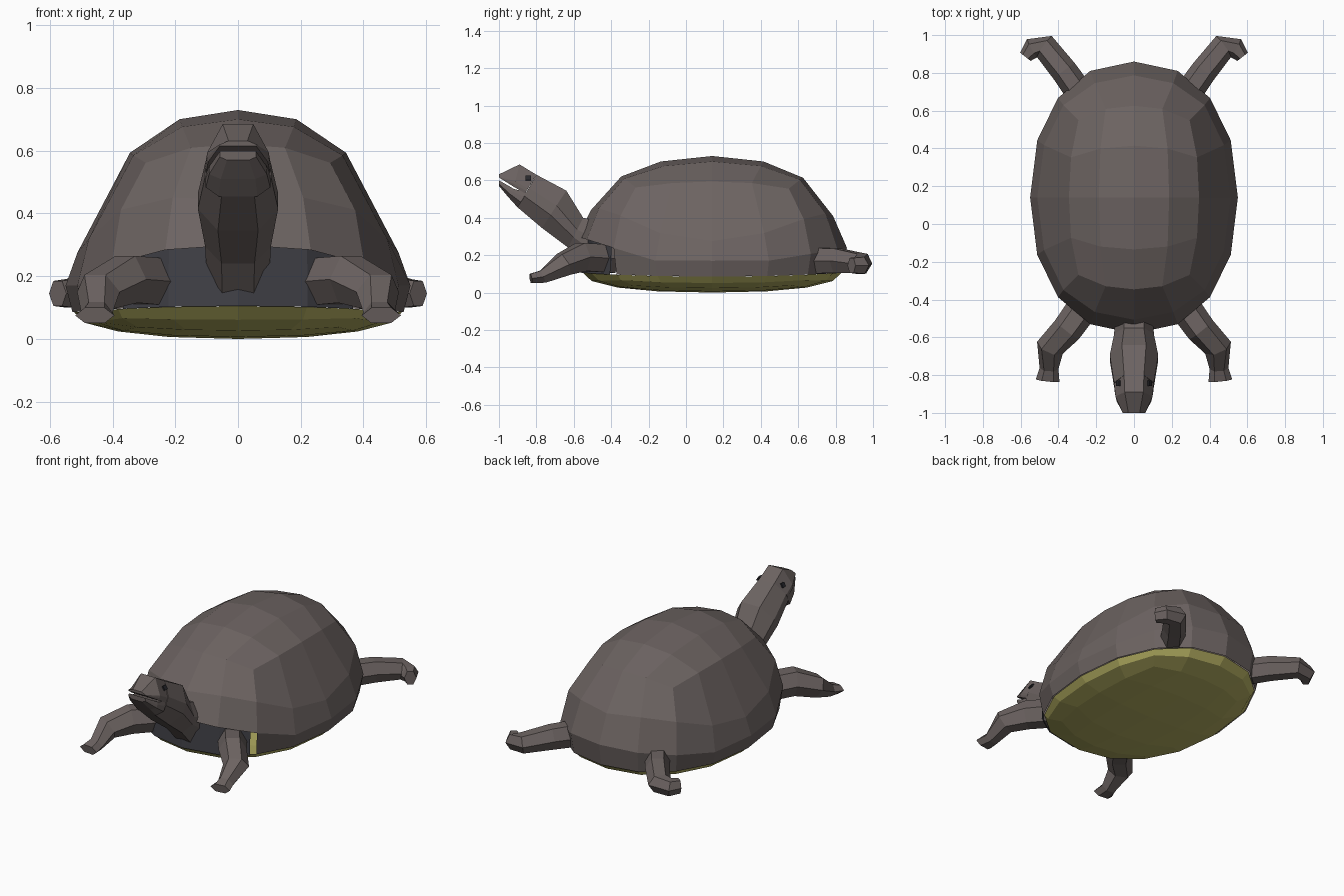
import bpy, bmesh, math
from mathutils import Vector, Matrix

if "Cube" in bpy.data.objects:
    bpy.data.objects.remove(bpy.data.objects["Cube"])

def mat(name, c):
    m = bpy.data.materials.new(name)
    m.diffuse_color = (*c, 1)
    m.use_nodes = True
    m.node_tree.nodes["Principled BSDF"].inputs["Base Color"].default_value = m.diffuse_color
    return m

SKIN = mat("grey brown", (0.15, 0.125, 0.12))
BELLY = mat("olive", (0.47, 0.44, 0.125))
DARK = mat("dark slate", (0.05, 0.05, 0.06))
EYE = mat("near black", (0.02, 0.02, 0.025))

RX, RY, CY = 0.55, 0.72, 0.14   # shell outline radii and centre

def finish(bm, name, mats):
    bmesh.ops.recalc_face_normals(bm, faces=bm.faces)
    me = bpy.data.meshes.new(name)
    bm.to_mesh(me)
    bm.free()
    for m in mats:
        me.materials.append(m)
    ob = bpy.data.objects.new(name, me)
    bpy.context.collection.objects.link(ob)
    return ob

def spow(v, p):
    return math.copysign(abs(v) ** p, v)

def half_ball(sign):
    """Half of a quad sphere: four faces along each cube edge."""
    bm = bmesh.new()
    bmesh.ops.create_cube(bm, size=2)
    bmesh.ops.subdivide_edges(bm, edges=bm.edges[:], cuts=3, use_grid_fill=True)
    for v in bm.verts:
        v.co = Vector([math.tan(c * math.pi / 4) for c in v.co]).normalized()
    bmesh.ops.delete(bm, geom=[v for v in bm.verts if v.co.z * sign < -0.01],
                     context='VERTS')
    return bm

def low_rim(y):
    return 0.085 + 0.02 * y * y

# Domed upper shell with rim band
bm = half_ball(1)
for v in bm.verts:
    x, y, z = v.co
    z = max(z, 0)
    zf = z ** (0.68 + 2 * abs(x) ** 8 + 0.75 * abs(y) ** 8)
    lift = max(0, abs(y) - 0.38) / 0.62
    base = 0.17 + lift * (0.13 if y < 0 else 0.07)
    v.co = (RX * spow(x, 0.9) * min(1, 1.06 - 0.27 * zf),
            CY + RY * spow(y, 0.9) * (1 - 0.1 * zf),
            base + (0.73 - base) * zf)
edges = [e for e in bm.edges if e.is_boundary]
old = set(bm.faces)
ext = bmesh.ops.extrude_edge_only(bm, edges=edges)
for v in ext["geom"]:
    if isinstance(v, bmesh.types.BMVert):
        y = (v.co.y - CY) / RY
        v.co = (v.co.x * 0.96, CY + y * RY * 0.97, low_rim(y))
bmesh.ops.recalc_face_normals(bm, faces=bm.faces)

# Dark neck opening at the front, set back under the shell edge
front = [f for f in bm.faces if f not in old
         and f.calc_center_median().y < -0.38]
cut = bmesh.ops.split(bm, geom=front)
hole = [g for g in cut["geom"] if isinstance(g, bmesh.types.BMFace)]
for f in hole:
    f.material_index = 1
for v in {v for f in hole for v in f.verts}:
    upper = v.co.z > 0.15
    s = 0.95 if upper else 1
    v.co = (v.co.x * s, CY + (v.co.y - CY) * s, v.co.z + (0.02 if upper else 0))
    if abs(v.co.x) > 0.3:
        v.co.y -= 0.035
        v.co.x *= 0.95
finish(bm, "upper_shell", [SKIN, DARK])

# Belly plate
bm = half_ball(-1)
for v in bm.verts:
    x, y, z = v.co
    d = max(-z, 0)
    v.co = (RX * 0.95 * spow(x, 0.9), CY + RY * 0.96 * spow(y, 0.9),
            low_rim(y) * (1 - d ** 0.95))
finish(bm, "belly_plate", [BELLY])

def skin_rings(bm, rings):
    rows = [[bm.verts.new(p) for p in r] for r in rings]
    n = len(rows[0])
    for a, b in zip(rows, rows[1:]):
        for i in range(n):
            j = (i + 1) % n
            bm.faces.new((a[i], a[j], b[j], b[i]))
    bm.faces.new(rows[0])
    bm.faces.new(rows[-1])

def slab_loft(name, sections, top=0.5, bottom=0.5, hi=0.3, lo=0.65):
    """Loft octagons given as (top y, top z, bottom y, bottom z, half width)."""
    rings = []
    for ty, tz, by, bz, w in sections:
        pts = [(top, 0), (1, hi), (1, lo), (bottom, 1),
               (-bottom, 1), (-1, lo), (-1, hi), (-top, 0)]
        rings.append([(w * s, ty + (by - ty) * t, tz + (bz - tz) * t)
                      for s, t in pts])
    bm = bmesh.new()
    skin_rings(bm, rings)
    return finish(bm, name, [SKIN])

# Neck and head with an open mouth
slab_loft("neck_and_head", [(-0.38, 0.36, -0.52, 0.12, 0.10),
                            (-0.55, 0.40, -0.63, 0.24, 0.105),
                            (-0.64, 0.545, -0.77, 0.345, 0.128),
                            (-0.80, 0.63, -0.90, 0.455, 0.105)], hi=0.4)
slab_loft("upper_jaw", [(-0.80, 0.63, -0.86, 0.53, 0.105),
                        (-0.89, 0.685, -0.92, 0.565, 0.098),
                        (-1.0, 0.632, -1.0, 0.615, 0.06)], 0.5, 0.97, 0.75, 0.88)
slab_loft("lower_jaw", [(-0.85, 0.535, -0.90, 0.455, 0.103),
                        (-0.92, 0.554, -0.95, 0.51, 0.092),
                        (-1.0, 0.60, -1.0, 0.57, 0.058)], 0.97, 0.6)

def leg(name, path, side):
    """Six-sided tube along points (x, y, z, half width, half height)."""
    pts = [Vector((p[0] * side, p[1], p[2])) for p in path]
    rings = []
    for i, p in enumerate(pts):
        t = (pts[min(i + 1, len(pts) - 1)] - pts[max(i - 1, 0)]).normalized()
        across = t.cross(Vector((0, 0, 1))).normalized()
        up = across.cross(t)
        w, h = path[i][3:]
        rings.append([p + across * w * s + up * h * k for s, k in
                      ((1, 0), (0.5, 1), (-0.5, 1), (-1, 0), (-0.5, -1), (0.5, -1))])
    bm = bmesh.new()
    skin_rings(bm, rings)
    finish(bm, name, [SKIN])

FRONT = [(0.24, -0.40, 0.18, 0.085, 0.075), (0.355, -0.56, 0.19, 0.08, 0.075),
         (0.445, -0.655, 0.15, 0.075, 0.06), (0.45, -0.765, 0.085, 0.05, 0.035),
         (0.457, -0.83, 0.075, 0.063, 0.025)]
REAR = [(0.25, 0.64, 0.17, 0.075, 0.07), (0.37, 0.81, 0.17, 0.07, 0.065),
        (0.475, 0.94, 0.155, 0.068, 0.052), (0.54, 0.93, 0.145, 0.055, 0.045),
        (0.575, 0.885, 0.145, 0.035, 0.04)]

for side, word in ((1, "left"), (-1, "right")):
    leg(word + "_front_leg", FRONT, side)
    leg(word + "_rear_leg", REAR, side)
    # Eye plate lying on the sloping cheek
    bm = bmesh.new()
    bmesh.ops.create_cube(bm, size=1)
    turn = Matrix.Rotation(math.radians(-32), 3, 'Y')
    for v in bm.verts:
        p = turn @ Vector((v.co.x * 0.009, v.co.y * 0.028, v.co.z * 0.028))
        v.co = (side * (p.x + 0.083), p.y - 0.843, p.z + 0.612)
    finish(bm, word + "_eye", [EYE])
